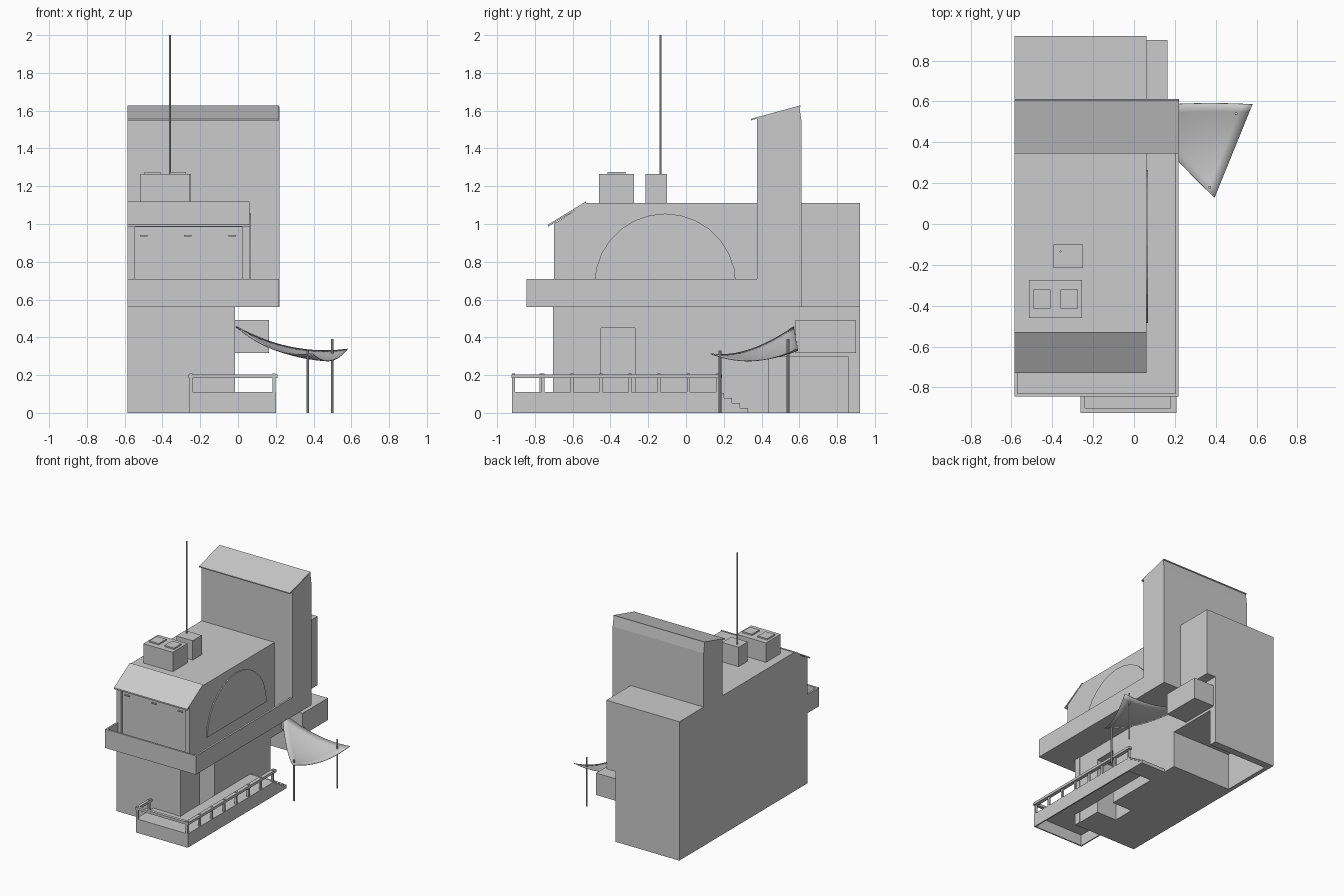
import bpy, bmesh, math
from mathutils import Vector

if "Cube" in bpy.data.objects:
    bpy.data.objects.remove(bpy.data.objects["Cube"])


def finish(name, bm):
    bmesh.ops.recalc_face_normals(bm, faces=bm.faces)
    me = bpy.data.meshes.new(name)
    bm.to_mesh(me)
    bm.free()
    ob = bpy.data.objects.new(name, me)
    bpy.context.collection.objects.link(ob)
    return ob


def box(name, x, y, z):
    bm = bmesh.new()
    bmesh.ops.create_cube(bm, size=1)
    for v in bm.verts:
        v.co = [(r[0] + r[1]) / 2 + c * (r[1] - r[0]) for r, c in zip((x, y, z), v.co)]
    return finish(name, bm)


def prism(name, yz, x0, x1):
    """Side profile in (y, z), extruded along x."""
    bm = bmesh.new()
    f = bm.faces.new([bm.verts.new((x0, y, z)) for y, z in yz])
    r = bmesh.ops.extrude_face_region(bm, geom=[f])
    bmesh.ops.translate(bm, vec=(x1 - x0, 0, 0),
                        verts=[g for g in r["geom"] if isinstance(g, bmesh.types.BMVert)])
    return finish(name, bm)


def pole(name, x, y, z0, z1, r):
    bm = bmesh.new()
    bmesh.ops.create_cone(bm, segments=10, radius1=r, radius2=r, depth=z1 - z0, cap_ends=True)
    bmesh.ops.translate(bm, vec=(x, y, (z0 + z1) / 2), verts=bm.verts)
    return finish(name, bm)


def cut(ob, x, y, z):
    c = box("cutter", x, y, z)
    c.hide_render = True
    m = ob.modifiers.new("cut", "BOOLEAN")
    m.object, m.operation, m.solver = c, "DIFFERENCE", "EXACT"
    bpy.context.view_layer.objects.active = ob
    bpy.ops.object.modifier_apply(modifier=m.name)
    bpy.data.objects.remove(c)


L = -0.585  # flush left wall

# Ground floor with garage bay and side door recess
ground = box("ground_floor", (L, -0.02), (-0.70, 0.92), (0, 0.56))
cut(ground, (-0.55, 0.1), (0.44, 0.86), (-0.1, 0.297))
cut(ground, (-0.2, 0.1), (-0.45, -0.27), (-0.1, 0.45))
box("corner_post", (-0.07, -0.016), (-0.704, -0.65), (0, 0.56))

# Upper floor with sloped front, recessed front window wall
upper = prism("upper_floor", [(-0.70, 0.56), (0.92, 0.56), (0.92, 1.11), (-0.53, 1.11), (-0.70, 1.0)], L, 0.06)
cut(upper, (-0.545, 0.02), (-0.9, -0.68), (0.57, 0.985))
prism("front_roof", [(-0.73, 0.986), (-0.53, 1.108), (-0.53, 1.119), (-0.73, 0.997)], L - 0.001, 0.062)
for i in range(3):
    cx = -0.5 + i * 0.235
    box("front_lamp", (cx - 0.02, cx + 0.02), (-0.69, -0.675), (0.935, 0.942))

# Half-round side window
arc = [(-0.11 + 0.375 * math.cos(a), 0.68 + 0.375 * math.sin(a))
       for a in [math.pi * i / 14 for i in range(15)]]
prism("arched_window", arc, 0.05, 0.068)

# Balcony floor and parapet
box("balcony_floor", (L, 0.215), (-0.84, 0.38), (0.56, 0.585))
box("parapet_front", (L, 0.218), (-0.845, -0.83), (0.56, 0.71))
box("parapet_right", (0.203, 0.218), (-0.845, 0.38), (0.56, 0.71))
box("parapet_left", (L, L + 0.015), (-0.845, -0.70), (0.56, 0.71))

# Tower and its sloping roof
prism("tower", [(0.375, 0.56), (0.612, 0.56), (0.612, 1.54), (0.6, 1.622), (0.375, 1.558)], L, 0.22)
prism("tower_roof", [(0.345, 1.549), (0.605, 1.62), (0.605, 1.628), (0.345, 1.557)], L - 0.001, 0.217)

# Roof units and antenna
box("roof_unit", (-0.515, -0.255), (-0.46, -0.275), (1.10, 1.265))
for x in (-0.495, -0.36):
    box("roof_vent", (x, x + 0.085), (-0.415, -0.32), (1.26, 1.276))
box("chimney", (-0.395, -0.25), (-0.215, -0.10), (1.10, 1.265))
pole("antenna", -0.36, -0.135, 1.26, 2.0, 0.005)

# Side storage box
box("wall_box", (-0.03, 0.165), (0.58, 0.90), (0.317, 0.492))

# L-shaped terrace: deck and skirts
box("deck_side", (-0.02, 0.2), (-0.92, 0.18), (0.09, 0.11))
box("deck_front", (-0.26, -0.02), (-0.92, -0.70), (0.09, 0.11))
box("skirt_front", (-0.26, 0.2), (-0.92, -0.91), (0, 0.11))
box("skirt_right", (0.19, 0.2), (-0.92, 0.18), (0, 0.11))
box("skirt_left", (-0.26, -0.25), (-0.92, -0.70), (0, 0.11))

# Stairs
steps = [(0.17, 0), (0.17, 0.105)]
for i in range(4):
    y, z = 0.2 + 0.043 * i, 0.105 - 0.026 * i
    steps += [(y, z), (y, max(z - 0.026, 0.004))]
steps.append((steps[-1][0], 0))
prism("stairs", steps, -0.02, 0.2)

# Railing
ys = [-0.912 + 0.154 * i for i in range(8)]
posts = [(0.19, y) for y in ys] + [(-0.25, -0.912), (-0.25, -0.768)]
for x, y in posts:
    box("rail_post", (x - 0.008, x + 0.008), (y - 0.008, y + 0.008), (0.11, 0.208))
box("rail_right", (0.178, 0.208), (-0.925, 0.19), (0.184, 0.204))
box("rail_front", (-0.262, 0.208), (-0.925, -0.90), (0.184, 0.204))
box("rail_left", (-0.262, -0.24), (-0.925, -0.74), (0.184, 0.204))

# Sagging triangular shade sail
A, B, C = Vector((-0.01, 0.57, 0.458)), Vector((0.58, 0.585, 0.34)), Vector((0.395, 0.13, 0.315))
n = 12
bm = bmesh.new()
grid = {}
for i in range(n + 1):
    for j in range(n + 1 - i):
        b, c = i / n, j / n
        a = 1 - b - c
        p = a * A + b * B + c * C
        p.z -= 0.2 * (a * b + b * c + c * a)
        p.y += 0.05 * a * b - 0.06 * a * c
        grid[i, j] = bm.verts.new(p)
for i in range(n):
    for j in range(n - i):
        bm.faces.new((grid[i, j], grid[i + 1, j], grid[i, j + 1]))
        if i + j < n - 1:
            bm.faces.new((grid[i + 1, j], grid[i + 1, j + 1], grid[i, j + 1]))
sail = finish("shade_sail", bm)
for p in sail.data.polygons:
    p.use_smooth = True
solid = sail.modifiers.new("thickness", "SOLIDIFY")
solid.thickness = 0.004
pole("sail_pole_front", 0.37, 0.18, 0, 0.33, 0.007)
pole("sail_pole_back", 0.5, 0.54, 0, 0.39, 0.007)
